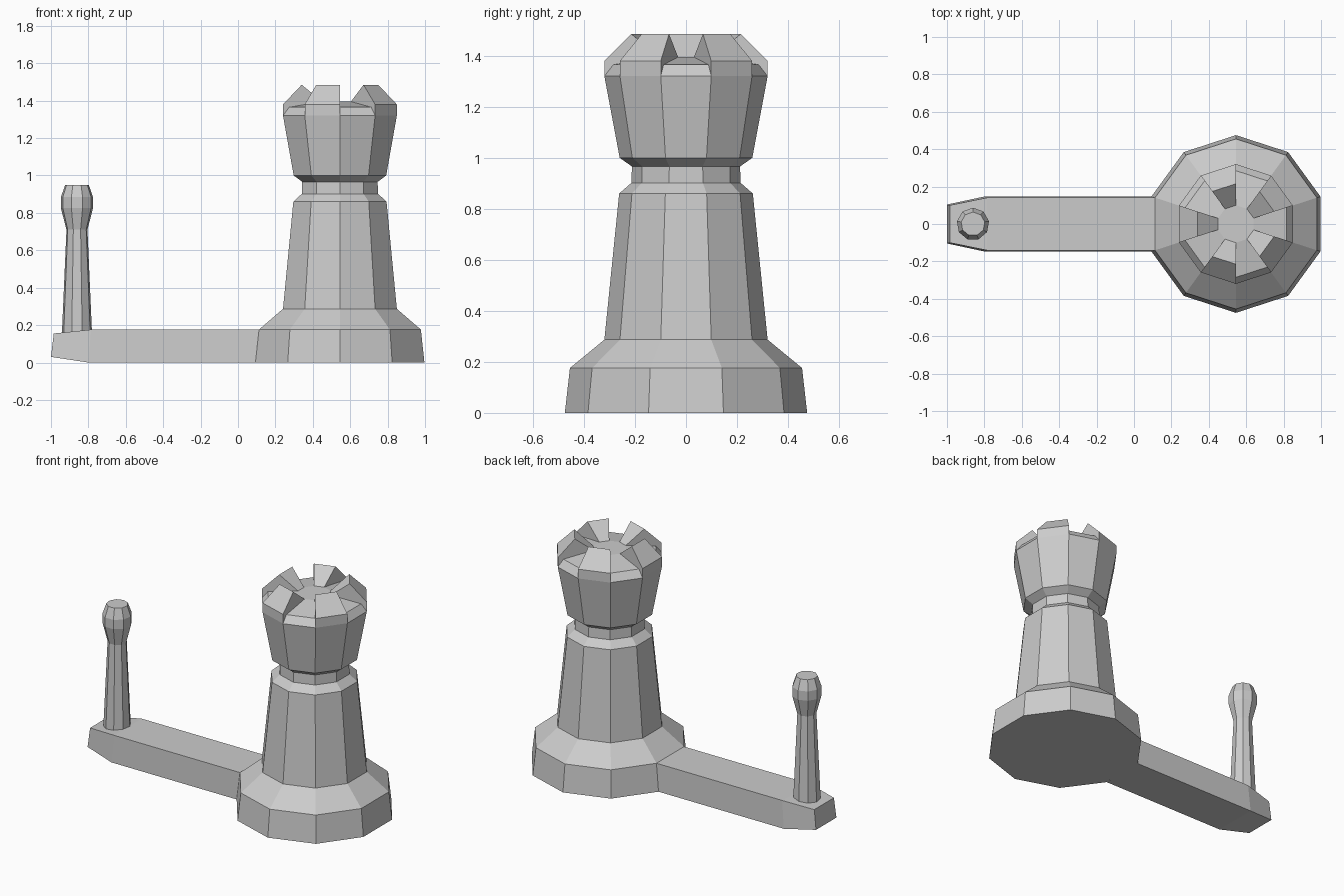
import bpy, bmesh
from math import sin, cos, radians

if "Cube" in bpy.data.objects:
    bpy.data.objects.remove(bpy.data.objects["Cube"])

CX = 0.545   # tower axis
POST_X = -0.861


def pt(cx, r, deg, z):
    return (cx + r * cos(radians(deg)), r * sin(radians(deg)), z)


def finish(name, bm):
    bmesh.ops.remove_doubles(bm, verts=bm.verts, dist=1e-5)
    bmesh.ops.recalc_face_normals(bm, faces=bm.faces)
    mesh = bpy.data.meshes.new(name)
    bm.to_mesh(mesh)
    bm.free()
    ob = bpy.data.objects.new(name, mesh)
    bpy.context.collection.objects.link(ob)
    return ob


def face(bm, pts):
    bm.faces.new([bm.verts.new(p) for p in pts])


def strip(bm, cx, profile, a, b):
    # one flat-faced sector of a turned shape
    for (r0, z0), (r1, z1) in zip(profile, profile[1:]):
        face(bm, [pt(cx, r0, a, z0), pt(cx, r0, b, z0),
                  pt(cx, r1, b, z1), pt(cx, r1, a, z1)])


def cap(bm, cx, r, z, angles):
    face(bm, [pt(cx, r, a, z) for a in angles])


# Tower: ten-sided body with alternating merlons and notches
body = [(0.475, 0), (0.455, 0.176), (0.32, 0.287), (0.262, 0.86), (0.214, 0.902),
        (0.212, 0.966), (0.26, 1.0), (0.32, 1.32)]
merlon = [(0.32, 1.32), (0.32, 1.38), (0.215, 1.485), (0.1, 1.395)]
notch = [(0.32, 1.32), (0.285, 1.365), (0.1, 1.395)]
bm = bmesh.new()
angles = [-18 + 36 * i for i in range(10)]
for i, a in enumerate(angles):
    b = a + 36
    strip(bm, CX, body, a, b)
    strip(bm, CX, merlon if i % 2 else notch, a, b)
    # merlon side wall
    face(bm, [pt(CX, r, a, z) for r, z in merlon + [notch[1]]])
cap(bm, CX, 0.475, 0, angles)
cap(bm, CX, 0.1, 1.395, angles)
finish("tower", bm)

# Arm: extends one base side and tapers at the tip
# each section: x bottom, x top, half width bottom, half width top, z bottom, z top
sections = [(0.0932, 0.1123, 0.1468, 0.1406, 0, 0.176),
            (-0.80, -0.785, 0.1468, 0.1406, 0, 0.176),
            (-1.0, -0.985, 0.104, 0.1, 0.03, 0.155)]
bm = bmesh.new()
loops = [[bm.verts.new(p) for p in ((xb, -wb, zb), (xb, wb, zb), (xt, wt, zt), (xt, -wt, zt))]
         for xb, xt, wb, wt, zb, zt in sections]
for p, q in zip(loops, loops[1:]):
    for i in range(4):
        j = (i + 1) % 4
        bm.faces.new((p[i], p[j], q[j], q[i]))
bm.faces.new(loops[-1])
finish("arm", bm)

# Post: slim nine-sided stem with a knob
post = [(0.082, 0.15), (0.057, 0.71), (0.087, 0.825), (0.087, 0.885), (0.064, 0.95)]
bm = bmesh.new()
angles = [90 + 40 * i for i in range(9)]
for a in angles:
    strip(bm, POST_X, post, a, a + 40)
cap(bm, POST_X, *post[0], angles)
cap(bm, POST_X, *post[-1], angles)
finish("post", bm)
